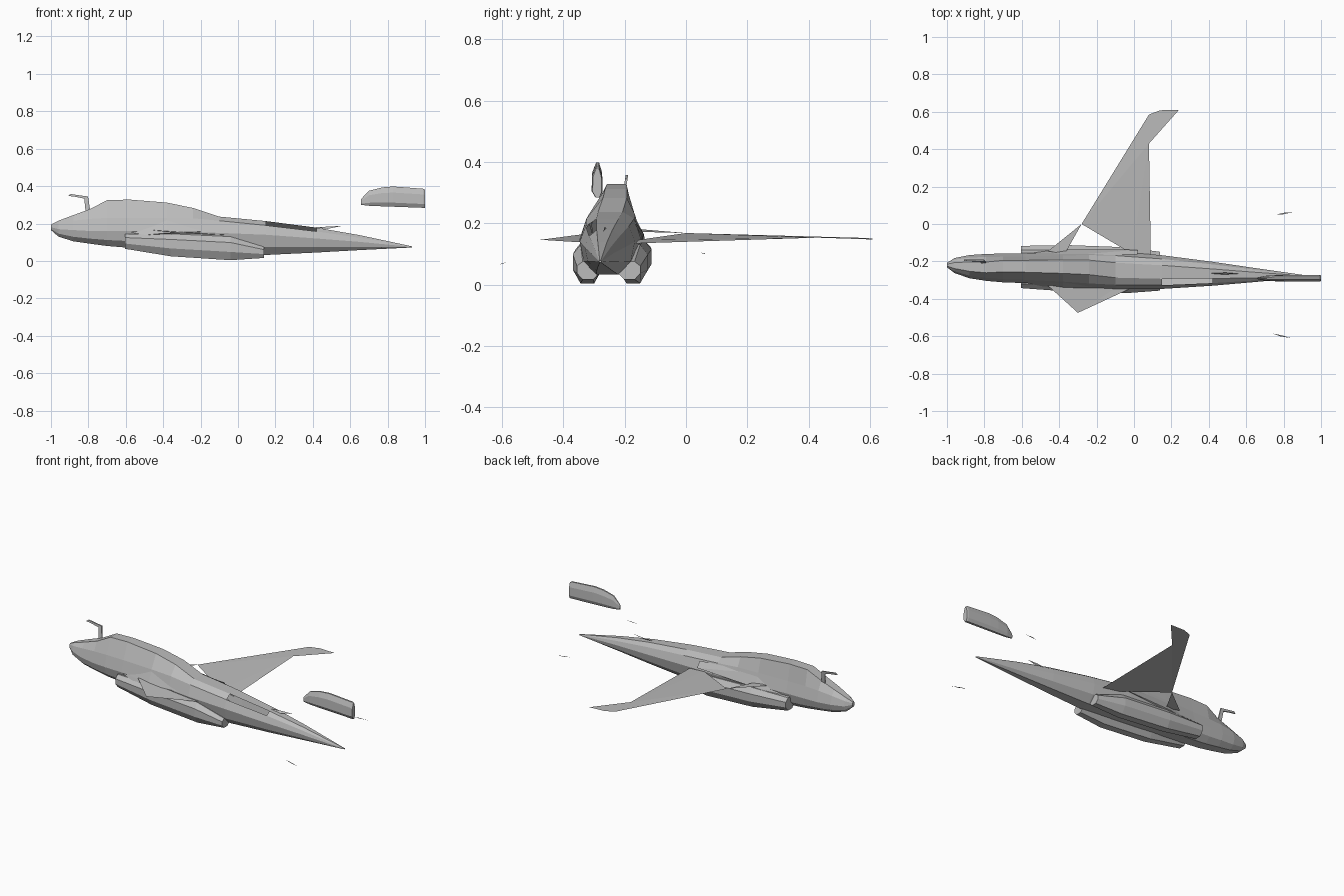
import bpy, bmesh
from mathutils import Vector

cube = bpy.data.objects.get("Cube")
if cube:
    bpy.data.objects.remove(cube, do_unlink=True)

COL = (0.5, 0.5, 0.5, 1.0)
grey = bpy.data.materials.new("plain_grey")
grey.use_nodes = True
grey.diffuse_color = COL
grey.node_tree.nodes["Principled BSDF"].inputs["Base Color"].default_value = COL


def finish(name, bm):
    me = bpy.data.meshes.new(name)
    bm.to_mesh(me)
    bm.free()
    me.materials.append(grey)
    ob = bpy.data.objects.new(name, me)
    bpy.context.collection.objects.link(ob)
    return ob


def loft(name, rings, skip=None):
    """Skin a row of closed rings and cap both ends; skip leaves one panel open."""
    bm = bmesh.new()
    rows = [[bm.verts.new(p) for p in r] for r in rings]
    n = len(rows[0])
    hole = None
    for i in range(len(rows) - 1):
        for j in range(n):
            k = (j + 1) % n
            f = bm.faces.new((rows[i][j], rows[i][k], rows[i + 1][k], rows[i + 1][j]))
            if (i, j) == skip:
                hole = f
    bm.faces.new(rows[0])
    bm.faces.new(rows[-1])
    bmesh.ops.recalc_face_normals(bm, faces=bm.faces[:])
    if hole:
        bmesh.ops.delete(bm, geom=[hole], context='FACES_ONLY')
    return finish(name, bm)


def sheet(name, pts):
    """Single thin panel from an outline, facing up."""
    bm = bmesh.new()
    f = bm.faces.new([bm.verts.new(p) for p in pts])
    f.normal_update()
    if f.normal.z < 0:
        f.normal_flip()
    bmesh.ops.triangulate(bm, faces=[f])
    return finish(name, bm)


def hull(name, pts):
    bm = bmesh.new()
    for p in pts:
        bm.verts.new(p)
    bmesh.ops.convex_hull(bm, input=bm.verts[:])
    bmesh.ops.recalc_face_normals(bm, faces=bm.faces[:])
    return finish(name, bm)


# Fuselage stations: x, centre y, half width, bottom, widest, shoulder, top
stations = [
    (-1.0, -.22, .012, .165, .18, .19, .195),
    (-.96, -.222, .04, .13, .17, .20, .215),
    (-.88, -.228, .062, .105, .165, .215, .245),
    (-.79, -.232, .072, .092, .16, .225, .278),
    (-.70, -.235, .077, .08, .16, .23, .325),
    (-.58, -.236, .08, .07, .16, .23, .328),
    (-.38, -.238, .09, .06, .16, .23, .312),
    (-.24, -.242, .097, .05, .155, .228, .283),
    (-.10, -.247, .10, .042, .15, .215, .237),
    (.15, -.257, .09, .032, .14, .19, .213),
    (.42, -.266, .064, .045, .12, .158, .178),
    (.65, -.273, .037, .058, .102, .124, .138),
    (.93, -.28, .004, .072, .075, .077, .078),
]


def body_ring(x, yc, w, zb, zm, zs, zt):
    half = [(.4 * w, zb), (.85 * w, zb * .6 + zm * .4), (w, zm), (.78 * w, zs), (.4 * w, zt)]
    shift = .01 if zt > .28 else 0      # cabin roof leans to the left
    left = [(x, yc + a + (shift if z == zt else 0), z) for a, z in half]
    right = [(x, yc - a + (shift if z == zt else 0), z) for a, z in reversed(half)]
    return left + right


# the right upper panel behind the cabin is left open
loft("fuselage", [body_ring(*s) for s in stations], skip=(9, 5))


# Engine nacelles under each side: x, centre y, half width, bottom, top
def nacelle_ring(x, yc, w, zb, zt):
    h = zt - zb
    return [(x, yc + a * w, zb + b * h) for a, b in
            ((-.45, 0), (.45, 0), (.95, .35), (.95, .75), (.45, 1), (-.45, 1), (-.95, .75), (-.95, .35))]


for name, ys in (("right_nacelle", (-.30, -.313, -.322, -.32)),
                 ("left_nacelle", (-.16, -.16, -.172, -.185))):
    rows = zip((-.605, -.36, -.04, .14), ys, (.045, .05, .05, .038),
               (.065, .025, .004, .016), (.145, .145, .13, .075))
    loft(name, [nacelle_ring(*r) for r in rows])

# Wing root fairings, mirrored about the fuselage centre line
fairing = [(-.62, -.305, .165), (-.50, -.332, .138), (-.38, -.308, .226),
           (-.38, -.343, .15), (.02, -.34, .165), (.02, -.315, .2)]
hull("right_root_fairing", fairing)
hull("left_root_fairing", [(x, -.478 - y, z) for x, y, z in fairing])

# Long left wing with its forward root strip, and the broken right wing
sheet("left_wing", [(-.28, 0, .168), (.08, .585, .152), (.14, .608, .15), (.24, .61, .147),
                    (.08, .43, .153), (.09, -.17, .134), (-.01, -.16, .145)])
sheet("left_wing_strip", [(-.28, 0, .168), (-.46, -.145, .18), (-.37, -.16, .172)])
sheet("right_wing", [(-.46, -.33, .165), (-.30, -.475, .146), (-.03, -.35, .138), (-.05, -.31, .14)])

# Bent probe on the nose
probe = [(-.815, .262), (-.79, .268), (-.802, .345), (-.85, .351), (-.895, .358),
         (-.908, .348), (-.87, .343), (-.822, .333)]
loft("nose_probe", [[(x, y + (z - .31) * .15, z) for x, z in probe] for y in (-.204, -.196)])

# Separate tail pod: x, half width, bottom, top
pod = []
for x, w, zb, zt in ((.657, .004, .30, .33), (.70, .013, .295, .375), (.77, .017, .292, .393),
                     (.83, .018, .29, .398), (.99, .018, .284, .386), (1.0, .015, .284, .38)):
    h = zt - zb
    pod.append([(x, -.29 + a * w, zb + b * h) for a, b in
                ((-.3, 0), (.5, 0), (1, .2), (.9, .7), (.35, 1), (-.2, 1), (-.9, .7), (-1, .2))])
loft("tail_pod", pod)

# Loose fin slivers around the tail
sheet("left_tail_sliver", [(.76, .05, .104), (.80, .06, .102), (.85, .064, .099), (.80, .052, .102)])
sheet("right_tail_sliver", [(.74, -.585, .073), (.79, -.595, .069), (.84, -.61, .065), (.78, -.6, .069)])
sheet("top_tail_sliver", [(.40, -.264, .179), (.48, -.27, .172), (.56, -.266, .188), (.49, -.26, .184)])
